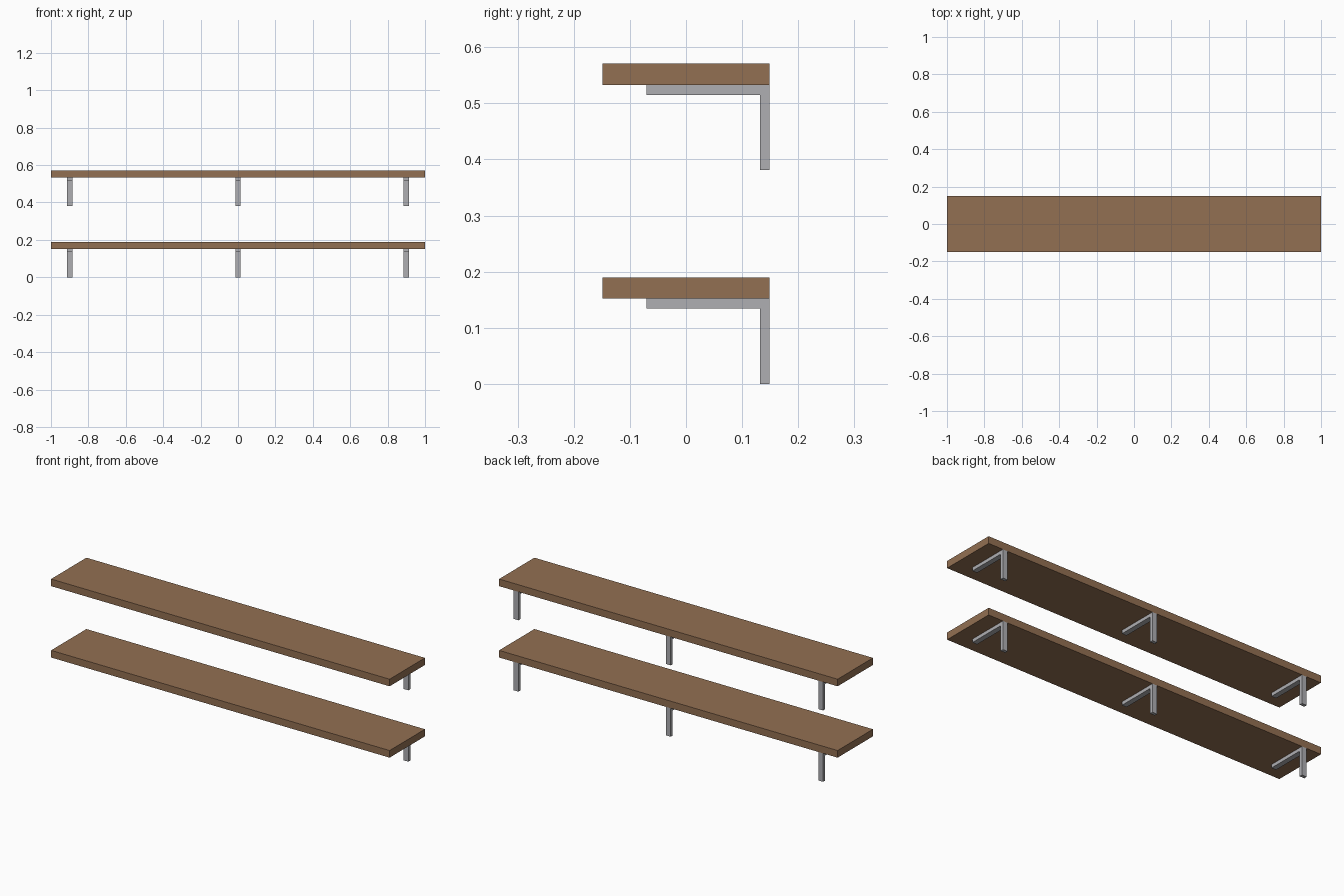
import bpy, bmesh

if "Cube" in bpy.data.objects:
    bpy.data.objects.remove(bpy.data.objects["Cube"])


def material(name, rgb):
    m = bpy.data.materials.new(name)
    m.diffuse_color = (*rgb, 1)
    m.use_nodes = True
    m.node_tree.nodes["Principled BSDF"].inputs["Base Color"].default_value = m.diffuse_color
    return m


wood = material("brown wood", (0.29, 0.16, 0.085))
metal = material("grey metal", (0.43, 0.43, 0.45))


def extrude_profile(name, profile, x0, x1, mat):
    """Extrude a (y, z) outline along x."""
    bm = bmesh.new()
    face = bm.faces.new([bm.verts.new((x0, y, z)) for y, z in profile])
    ext = bmesh.ops.extrude_face_region(bm, geom=[face])
    moved = [v for v in ext["geom"] if isinstance(v, bmesh.types.BMVert)]
    bmesh.ops.translate(bm, verts=moved, vec=(x1 - x0, 0, 0))
    bmesh.ops.recalc_face_normals(bm, faces=bm.faces)
    me = bpy.data.meshes.new(name)
    bm.to_mesh(me)
    bm.free()
    me.materials.append(mat)
    ob = bpy.data.objects.new(name, me)
    bpy.context.collection.objects.link(ob)


W = 0.014  # half width of a bracket
for level, z in (("lower", 0.0), ("upper", 0.381)):
    # shelf board
    b, t = z + 0.152, z + 0.19
    extrude_profile(level + "_board",
                    [(-0.149, b), (0.149, b), (0.149, t), (-0.149, t)], -1, 1, wood)
    # L-shaped wall brackets
    for side, x in (("left", -0.9), ("middle", 0.0), ("right", 0.9)):
        extrude_profile(f"{level}_{side}_bracket",
                        [(0.149, z), (0.149, b), (-0.07, b), (-0.07, b - 0.018),
                         (0.132, b - 0.018), (0.132, z)], x - W, x + W, metal)
